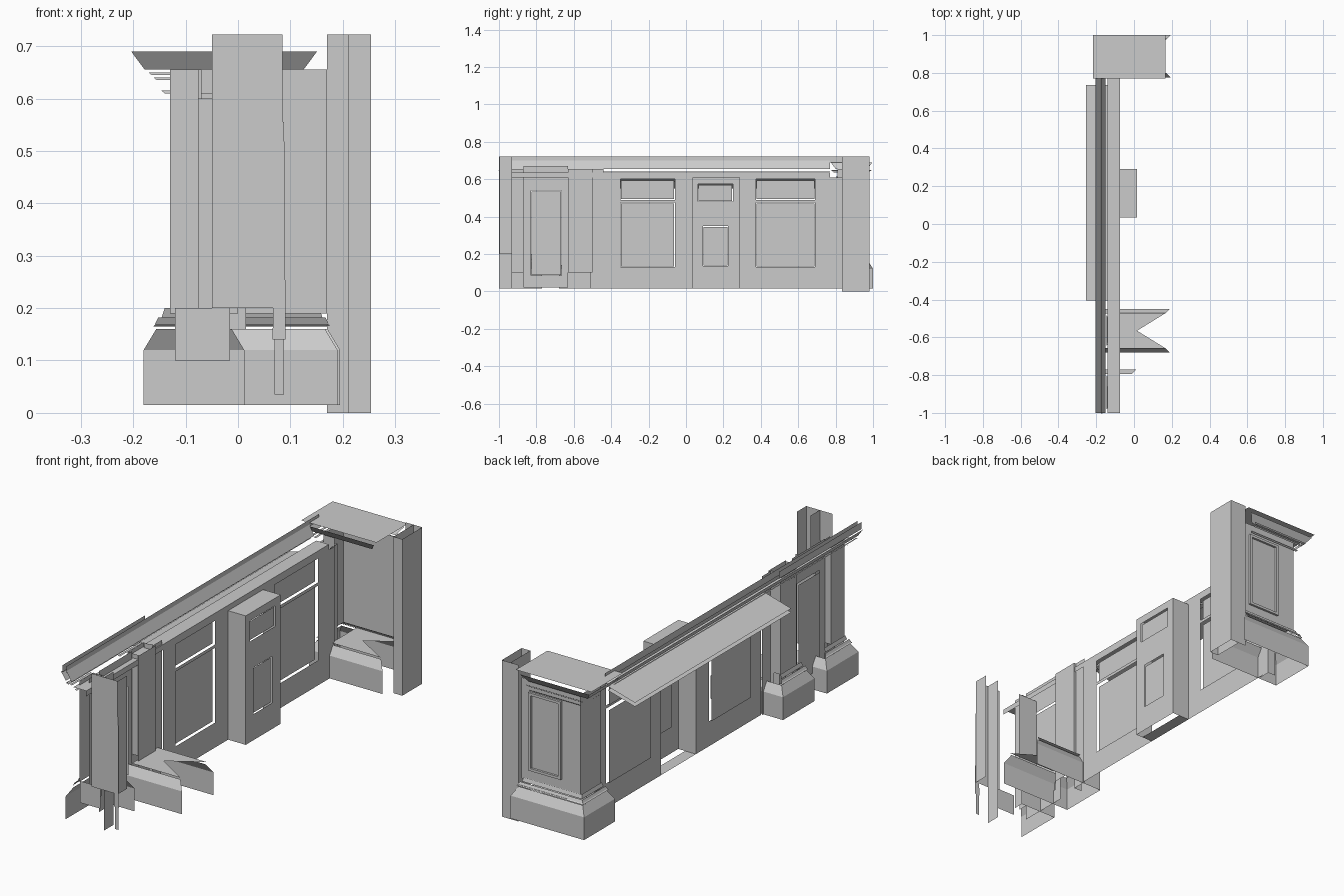
import bpy

if "Cube" in bpy.data.objects:
    bpy.data.objects.remove(bpy.data.objects["Cube"])


def mesh(name, polys):
    verts, faces = [], []
    for p in polys:
        faces.append(list(range(len(verts), len(verts) + len(p))))
        verts += p
    me = bpy.data.meshes.new(name)
    me.from_pydata(verts, [], faces)
    ob = bpy.data.objects.new(name, me)
    bpy.context.collection.objects.link(ob)
    return ob


def band(x, y, z, sides, grow=0.0):
    """Polygons of an open rectangular sleeve; sides from wesn, t and b close it.
    grow moves the top edge outward, giving mitred bevels."""
    (x0, x1), (y0, y1), (z0, z1) = x, y, z
    lo = {'sw': (x0, y0, z0), 'se': (x1, y0, z0), 'ne': (x1, y1, z0), 'nw': (x0, y1, z0)}
    g = grow
    hi = {'sw': (x0 - g, y0 - g, z1), 'se': (x1 + g, y0 - g, z1),
          'ne': (x1 + g, y1 + g, z1), 'nw': (x0 - g, y1 + g, z1)}
    edge = {'s': ('sw', 'se'), 'e': ('se', 'ne'), 'n': ('ne', 'nw'), 'w': ('nw', 'sw')}
    out = []
    for s in sides:
        if s == 't':
            out.append([hi[k] for k in ('sw', 'se', 'ne', 'nw')])
        elif s == 'b':
            out.append([lo[k] for k in ('nw', 'ne', 'se', 'sw')])
        else:
            a, b = edge[s]
            out.append([lo[a], lo[b], hi[b], hi[a]])
    return out


def box(name, x, y, z, sides='wesntb', grow=0.0):
    return mesh(name, band(x, y, z, sides, grow))


def xwall(x, y, z):
    return [(x, y[0], z[0]), (x, y[1], z[0]), (x, y[1], z[1]), (x, y[0], z[1])]


def panelled_wall(name, x, y, z, py, openings, depth=0.012):
    """Upright sheet with stacked openings, each filled by a recessed panel."""
    polys = [xwall(x, (y[0], py[0]), z), xwall(x, (py[1], y[1]), z)]
    zc, panels = z[0], []
    for oz in openings:
        polys.append(xwall(x, py, (zc, oz[0])))
        zc = oz[1]
        inner = (py[0] + .003, py[1] - .003)
        panels.append(xwall(x - depth, inner, (oz[0] + .003, oz[1] - .006)))
    polys.append(xwall(x, py, (zc, z[1])))
    mesh(name, polys)
    mesh(name + "_inset_panels", panels)


# front cabinet sheets either side of the centre cabinet
panelled_wall("left_front", -.075, (-.44, .035), (.015, .61), (-.35, -.06), [(.13, .475), (.49, .6)])
panelled_wall("right_front", -.075, (.29, .81), (.015, .61), (.375, .69), [(.13, .475), (.49, .6)])

# projecting centre cabinet
box("centre_cabinet_shell", (-.075, .015), (.035, .29), (.015, .61), 'snt')
panelled_wall("centre_drawer_front", .015, (.035, .29), (.42, .61), (.065, .25), [(.48, .575)], .005)
panelled_wall("centre_door_front", .015, (.035, .29), (.015, .42), (.09, .225), [(.135, .35)], .005)
box("centre_cabinet_floor", (-.075, -.02), (.035, .29), (.015, .02), 'b')

# long top rail: ledge, two-sided flared cornice and upstand
Y = (-1, .77)
mesh("wall_ledge", [[(-.14, Y[0], .635), (-.075, Y[0], .635), (-.075, Y[1], .635), (-.14, Y[1], .635)]])
for i, (xa, za, xb, zb) in enumerate([(-.075, .61, -.075, .635), (-.178, .655, -.203, .69),
                                      (-.15, .655, -.175, .7), (-.165, .64, -.178, .645)]):
    mesh(f"rail_moulding_{i}", [[(xa, Y[0], za), (xa, Y[1], za), (xb, Y[1], zb), (xb, Y[0], zb)]])
box("rail_upstand", (-.195, -.178), (-1, -.4), (.69, .722), 'w')
box("rail_top_edge", (-.178, -.175), (-1, .84), (.69, .722), 'e')

# sloping rear shelf
for i, d in enumerate((0, .018)):
    mesh(f"rear_shelf_{i}", [[(-.254, -.405, .567 - d), (-.115, -.405, .606 - d),
                              (-.115, .735, .606 - d), (-.254, .735, .567 - d)]])


def pedestal(name, x, y, sides, shaft_x, shaft_y, shaft_sides, trim_sides):
    """Plinth, bevel, stacked mouldings, shaft and capital mouldings."""
    (x0, x1), (y0, y1) = x, y
    box(name + "_plinth", x, y, (.015, .12), sides)
    box(name + "_plinth_bevel", x, y, (.12, .16), sides, -.024)
    m = []
    for d, za, zb in [(.018, .165, .17), (.022, .17, .182), (.034, .182, .2)]:
        m += band((x0 + d, x1 - d), (y0 + d, y1 - d), (za, zb), trim_sides, -.006)
    mesh(name + "_base_mouldings", m)
    box(name + "_shaft", shaft_x, shaft_y, (.19, .655), shaft_sides)
    c = []
    for d, z in [(.03, .61), (.045, .635), (.055, .645)]:
        c += band((shaft_x[0] - d + .02, shaft_x[1] - .05), (shaft_y[0] - d + .025, shaft_y[1] + d - .022),
                  (z, z + .005), trim_sides, .006)
    mesh(name + "_capital_mouldings", c)


# pedestals: far end, inner near, outer near
pedestal("far_pedestal", (-.18, .195), (.775, 1.), 'wsn', (-.13, .17), (.81, .955), 'wn', 'wn')
pedestal("inner_pedestal", (-.18, .19), (-.68, -.45), 'wsn', (-.13, -.075), (-.62, -.505), 'wsn', 'w')
pedestal("outer_pedestal", (-.18, .012), (-1., -.77), 'wn', (-.13, -.075), (-.97, -.87), 'wn', 'w')
box("far_shaft_return", (-.13, -.075), (.81, .955), (.19, .655), 's')

# mitred plinth top with an open notch towards the front
for name, y0, y1 in [("inner", -.66, -.47), ("far", .795, .98)]:
    ym = (y0 + y1) / 2
    mesh(name + "_plinth_top", [[(-.08, y0, .17), (.17, y0, .17), (.016, ym, .17), (-.08, ym, .17)],
                                [(-.08, ym, .17), (.016, ym, .17), (.17, y1, .17), (-.08, y1, .17)]])

# far pedestal flared cornice, cap and end panel frame
box("far_cornice", (-.178, .125), (.8, .97), (.655, .69), 'wsn', .026)
box("far_cap", (-.217, .168), (.77, 1.), (.69, .708), 't')
fx, fz, t = (-.035, .13), (.24, .6), .012
bars = []
for x, z in [((fx[0], fx[0] + t), fz), ((fx[1] - t, fx[1]), fz),
             (fx, (fz[0], fz[0] + t)), (fx, (fz[1] - t, fz[1]))]:
    bars += band(x, (.955, .965), z, 'wentb')
mesh("far_panel_frame", bars)

# far post, an open channel
box("far_post", (.17, .254), (.835, .98), (0, .722), 'en')
box("far_post_front", (.21, .254), (.835, .98), (0, .722), 's')
box("far_post_web", (.21, .21), (.835, .98), (0, .722), 'e')

# near end post and its foot
box("near_post", (-.05, .085), (-.998, -.93), (.2, .722), 'se')
box("near_post_web", (.016, .016), (-1., -.93), (.015, .722), 'e')
box("near_post_foot", (-.12, -.015), (-.98, -.94), (.1, .2), 's')
mesh("near_trim_strip", [[(.07, -.995, .035), (.088, -.995, .035), (.088, -.995, .14), (.07, -.995, .14)],
                         [(.066, -.999, .14), (.091, -.999, .14), (.088, -.999, .555), (.072, -.999, .555)],
                         [(.072, -.999, .555), (.086, -.999, .555), (.08, -.999, .597), (.063, -.999, .597)]])

# near panelled bay between the two near pedestals
panelled_wall("near_bay", -.1, (-.87, -.63), (.02, .67), (-.83, -.665), [(.085, .54)], .006)
box("near_bay_side", (-.1, 0), (-.92, -.8), (.19, .6), 'n')
box("bay_fillets", (-.11, -.085), (-.93, -.87), (.1, .655), 'we')
box("wall_pilaster", (-.1, -.07), (-.63, -.5), (.1, .655), 'en')
box("wall_return", (-.12, -.08), (-.51, -.44), (.015, .655), 'es')
box("far_wall_return", (-.12, -.08), (.785, .84), (.015, .61), 'en')
